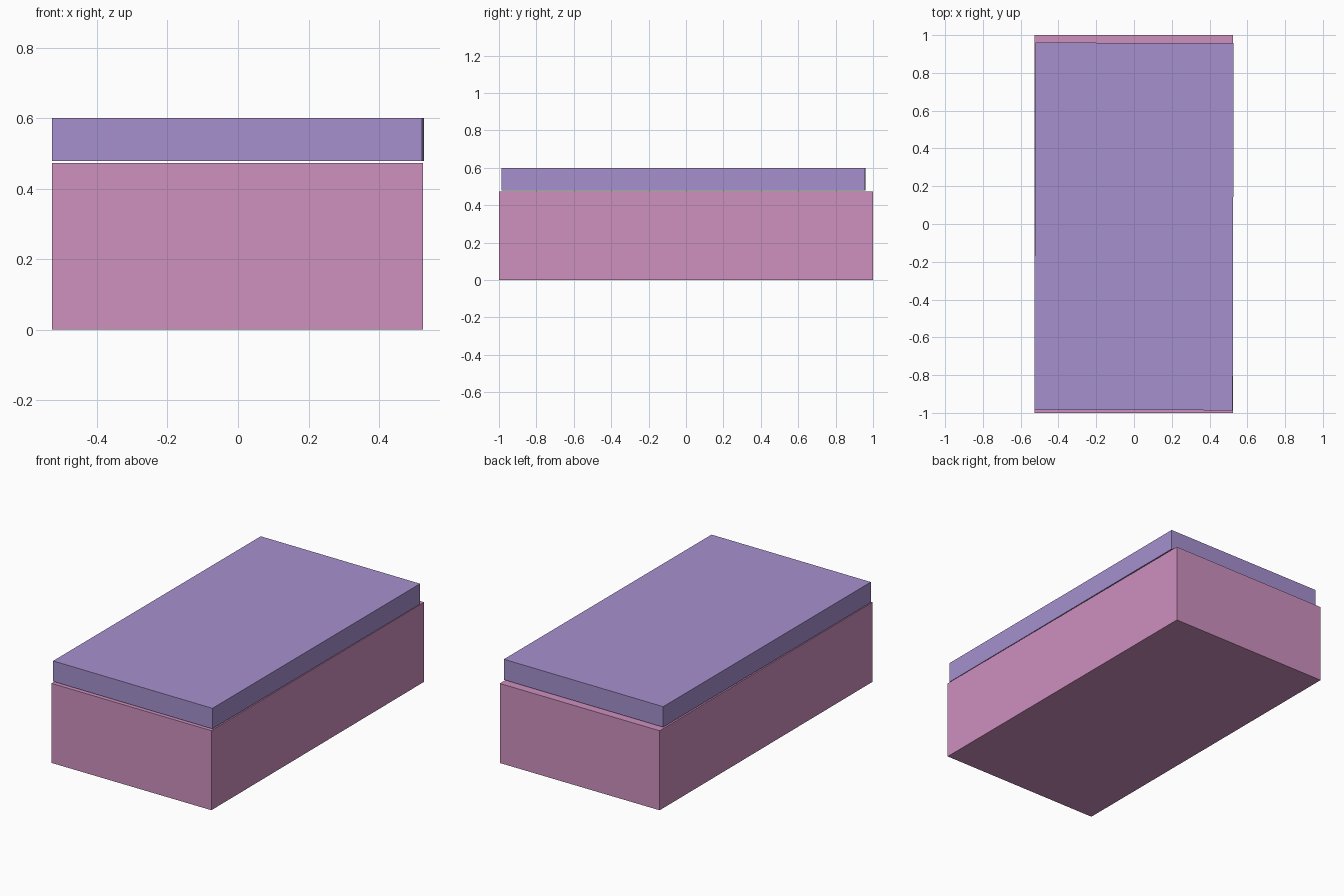
import bpy
from math import radians

if "Cube" in bpy.data.objects:
    bpy.data.objects.remove(bpy.data.objects["Cube"])


def box(name, size, centre, colour, turn=0.0):
    bpy.ops.mesh.primitive_cube_add(size=1, location=centre, rotation=(0, 0, radians(turn)))
    ob = bpy.context.object
    ob.name = name
    ob.scale = size
    mat = bpy.data.materials.new(name + "_colour")
    mat.diffuse_color = (*colour, 1)
    mat.use_nodes = True
    mat.node_tree.nodes["Principled BSDF"].inputs["Base Color"].default_value = mat.diffuse_color
    ob.data.materials.append(mat)
    return ob


# Lower block
box("base", (1.052, 2.0, 0.473), (-0.001, 0, 0.2365), (0.62, 0.28, 0.52))

# Slab floating just above, shifted and very slightly turned
box("lid", (1.05, 1.944, 0.122), (0, -0.013, 0.539), (0.38, 0.28, 0.62), turn=-0.16)
